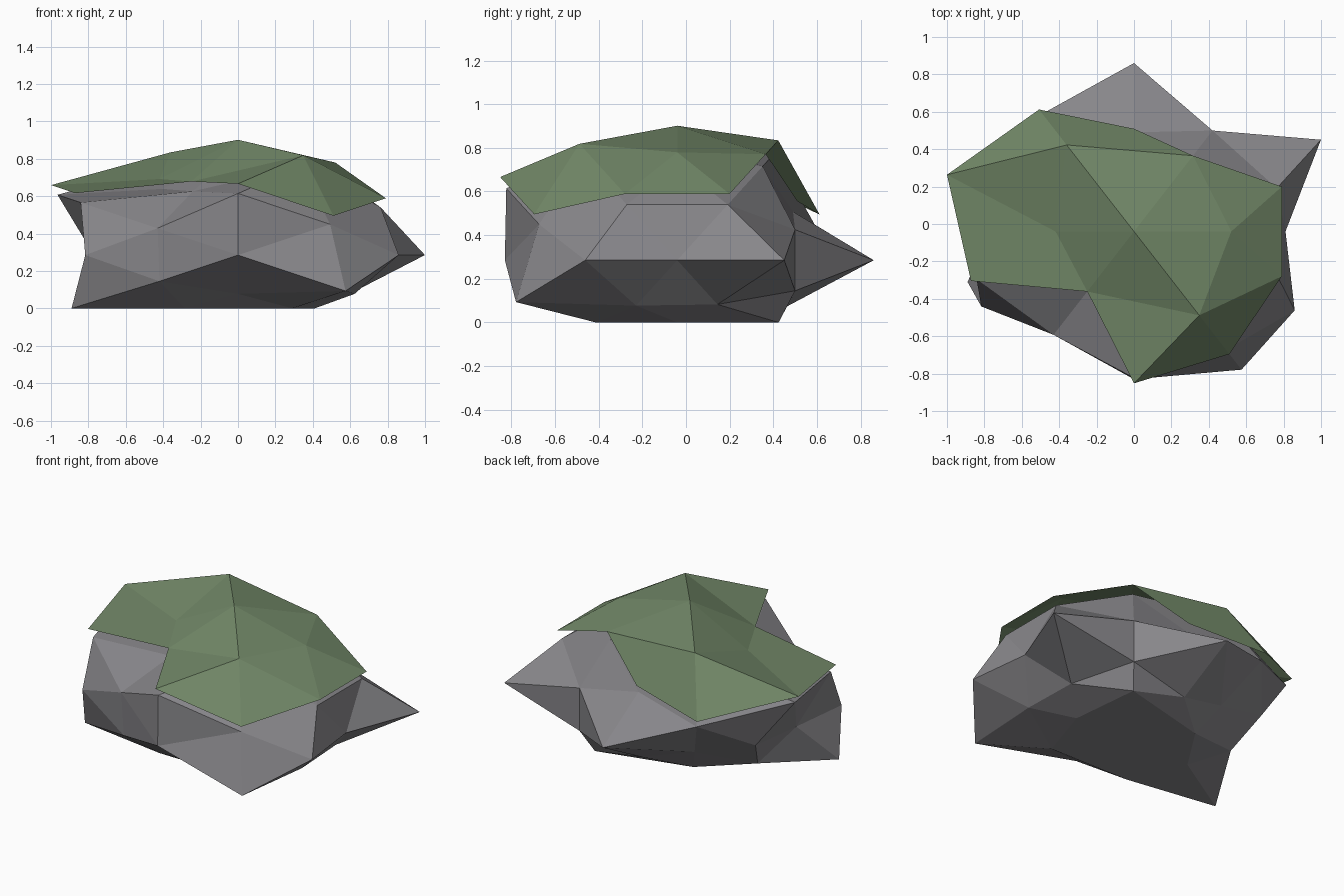
import bpy
import bmesh
from mathutils import Vector

cube = bpy.data.objects.get("Cube")
if cube:
    bpy.data.objects.remove(cube, do_unlink=True)

PHI = (1 + 5 ** 0.5) / 2

# Radii of the boulder's corners: one direction family per row,
# listed over the sign choices (+ before -, x outermost, z innermost)
FAMILIES = [
    ((0, 0, 1), (1.03, 1.0)),
    ((0, 1, 0), (1.134, 0.995)),
    ((1, 0, 0), (0.81, 0.77)),
    ((1, 0, PHI), (0.955, 0.78, 0.77, 0.85)),
    ((0, PHI, 1), (0.785, 0.745, 1.16, 0.73)),
    ((PHI, 1, 0), (1.175, 1.01, 0.85, 0.96)),
    ((1, PHI, PHI ** 2), (0.985, 1.17, 1.09, 0.94, 1.125, 0.79, 0.78, 0.92)),
    ((PHI, PHI ** 2, 1), (0.84, 0.84, 0.985, 1.15, 0.98, 0.68, 0.86, 0.84)),
    ((PHI ** 2, 1, PHI), (0.943, 0.75, 0.943, 0.77, 1.193, 0.77, 1.04, 1.10)),
]
STRETCH = Vector((1, 0.794, 0.54))
CENTRE = Vector((0, -0.04, 0.285))


def signed(base):
    """All sign variants of a direction, normalised."""
    options = [(c, -c) if c else (0,) for c in base]
    return [Vector((x, y, z)).normalized()
            for x in options[0] for y in options[1] for z in options[2]]


def make_material(name, colour):
    mat = bpy.data.materials.new(name)
    mat.use_nodes = True
    mat.diffuse_color = (*colour, 1)
    bsdf = mat.node_tree.nodes["Principled BSDF"]
    bsdf.inputs["Base Color"].default_value = (*colour, 1)
    bsdf.inputs["Roughness"].default_value = 0.9
    return mat


def faceted_shell(name, mat, grow=1.0, lift=0.0, keep=None):
    """Faceted sphere pushed out to the corner radii; keep trims it to a patch."""
    bm = bmesh.new()
    radius = {}
    for base, radii in FAMILIES:
        for direction, r in zip(signed(base), radii):
            radius[bm.verts.new(direction)] = r
    bmesh.ops.convex_hull(bm, input=bm.verts[:])
    bmesh.ops.recalc_face_normals(bm, faces=bm.faces[:])
    if keep:
        outside = [v for v in bm.verts if not keep(v.co)]
        for v in outside:
            del radius[v]
        bmesh.ops.delete(bm, geom=outside, context='VERTS')
    for v, r in radius.items():
        v.co = CENTRE + v.co * STRETCH * r * grow
        v.co.z = max(0, v.co.z + lift)      # flat underside on the ground
    mesh = bpy.data.meshes.new(name)
    bm.to_mesh(mesh)
    bm.free()
    mesh.materials.append(mat)
    obj = bpy.data.objects.new(name, mesh)
    bpy.context.collection.objects.link(obj)
    return obj


def under_moss(d):
    """Upper corners, plus two lower tongues on opposite sides."""
    return d.z > 0.4 or (d.z > 0.3 and d.x * d.y < 0)


stone = make_material("stone grey", (0.25, 0.245, 0.26))
moss = make_material("moss green", (0.17, 0.25, 0.14))

# Boulder and the thin moss sheet lying over its top
faceted_shell("boulder", stone)
faceted_shell("moss_cap", moss, grow=1.036, lift=0.04, keep=under_moss)
